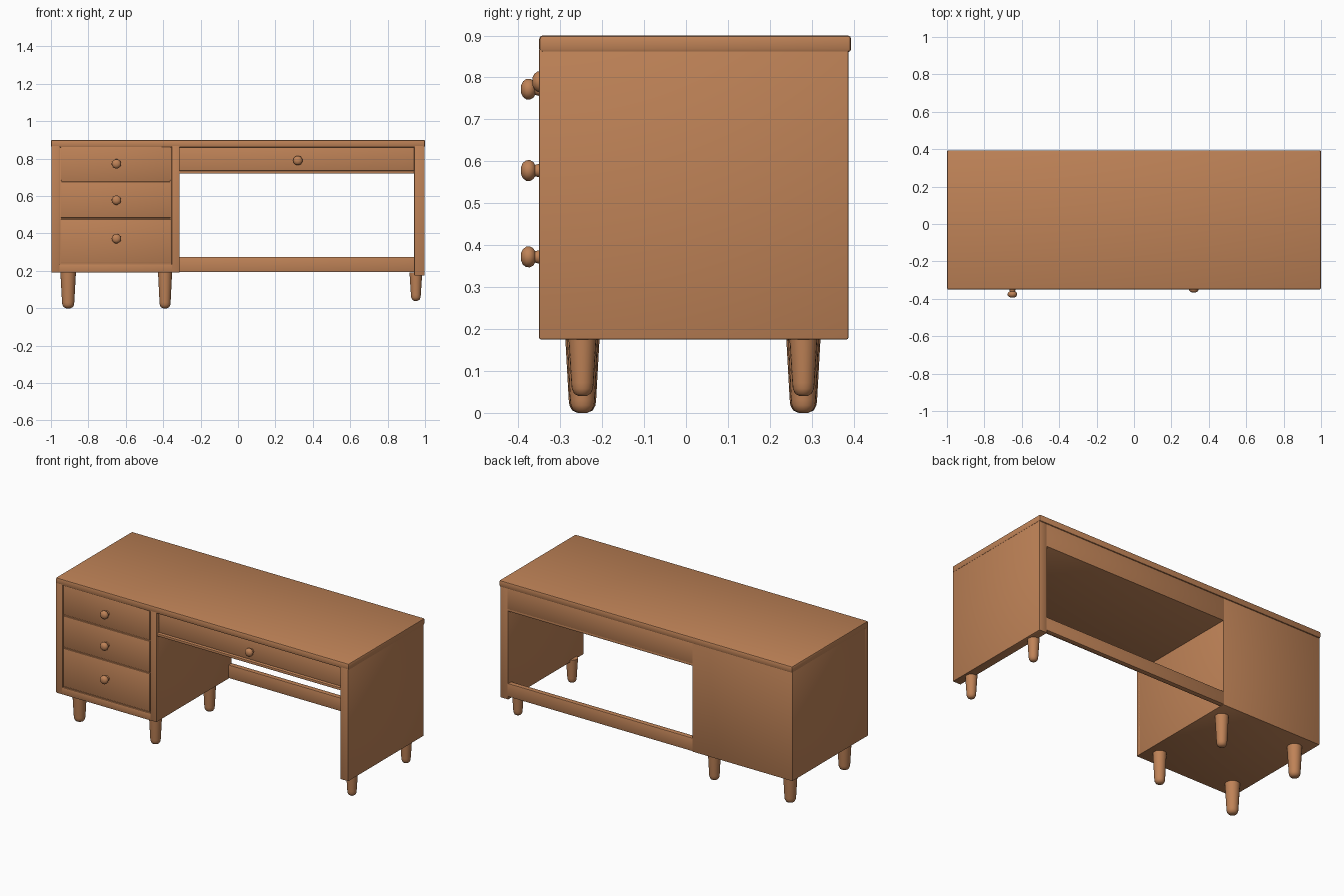
import bpy, bmesh, math

if "Cube" in bpy.data.objects:
    bpy.data.objects.remove(bpy.data.objects["Cube"])

wood = bpy.data.materials.new("warm wood")
wood.diffuse_color = (0.52, 0.225, 0.095, 1)
wood.use_nodes = True
wood.node_tree.nodes["Principled BSDF"].inputs["Base Color"].default_value = wood.diffuse_color


def finish(ob, angle=35):
    ob.data.materials.append(wood)
    bpy.ops.object.select_all(action='DESELECT')
    ob.select_set(True)
    bpy.context.view_layer.objects.active = ob
    bpy.ops.object.shade_smooth_by_angle(angle=math.radians(angle))


def box(name, x, y, z, bevel=0.004):
    bm = bmesh.new()
    bmesh.ops.create_cube(bm, size=1)
    for v in bm.verts:
        v.co = [r[0] if c < 0 else r[1] for c, r in zip(v.co, (x, y, z))]
    if bevel:
        bmesh.ops.bevel(bm, geom=bm.edges[:], offset=bevel, segments=2,
                        profile=0.5, affect='EDGES')
    me = bpy.data.meshes.new(name)
    bm.to_mesh(me)
    bm.free()
    ob = bpy.data.objects.new(name, me)
    bpy.context.collection.objects.link(ob)
    finish(ob)
    return ob


def lathe(name, profile, loc, rot=(0, 0, 0), n=20):
    """Spin (radius, height) points around z."""
    bm = bmesh.new()
    rings = []
    for r, h in profile:
        rings.append([bm.verts.new((r * math.cos(2 * math.pi * i / n),
                                    r * math.sin(2 * math.pi * i / n), h)) for i in range(n)])
    for a, b in zip(rings, rings[1:]):
        for i in range(n):
            j = (i + 1) % n
            bm.faces.new((a[i], a[j], b[j], b[i]))
    bm.faces.new(rings[0][::-1])
    bm.faces.new(rings[-1])
    bmesh.ops.recalc_face_normals(bm, faces=bm.faces[:])
    me = bpy.data.meshes.new(name)
    bm.to_mesh(me)
    bm.free()
    ob = bpy.data.objects.new(name, me)
    ob.location, ob.rotation_euler = loc, rot
    bpy.context.collection.objects.link(ob)
    finish(ob, 50)


F, B = -0.35, 0.387   # front and back planes

# Table top and right side panel
box("table_top", (-1, 1), (F, 0.394), (0.86, 0.9), 0.008)
box("side_panel", (0.942, 0.997), (F, B), (0.175, 0.87))

# Drawer cabinet: carcass with a raised rim around the drawers
box("cabinet_carcass", (-0.997, -0.312), (F + 0.008, B), (0.19, 0.87))
box("cabinet_rim_left", (-0.997, -0.952), (F, F + 0.03), (0.19, 0.87), 0.003)
box("cabinet_rim_right", (-0.355, -0.312), (F, F + 0.03), (0.19, 0.87), 0.003)
box("cabinet_rim_bottom", (-0.96, -0.35), (F, F + 0.03), (0.19, 0.235), 0.003)

# Knob: neck and rounded ball, pointing to the front
knob = [(0.019, -0.012), (0.015, 0.006), (0.014, 0.01), (0.021, 0.014), (0.0255, 0.022),
        (0.025, 0.031), (0.019, 0.039), (0.009, 0.0435)]

# Three cabinet drawers
for i, (z0, z1, kz) in enumerate([(0.241, 0.477, 0.372), (0.483, 0.677, 0.578), (0.683, 0.864, 0.772)]):
    box(f"cabinet_drawer_{i + 1}", (-0.947, -0.36), (F + 0.001, F + 0.03), (z0, z1), 0.004)
    lathe(f"cabinet_knob_{i + 1}", knob, (-0.65, F, kz), (math.pi / 2, 0, 0), 14)

# Wide centre drawer, set back under the top, on a thin shelf
box("centre_drawer", (-0.32, 0.95), (-0.325, B), (0.73, 0.865))
box("centre_shelf", (-0.32, 0.95), (F + 0.005, B), (0.72, 0.736), 0.003)
lathe("centre_knob", knob, (0.32, -0.323, 0.79), (math.pi / 2, 0, 0), 14)

# Back stretcher rail
box("back_rail", (-0.32, 0.95), (0.355, B), (0.193, 0.275))

# Tapered legs with rounded feet
for side, y in (("front", -0.247), ("back", 0.28)):
    for name, x, foot, top, r in (("left", -0.908, 0.002, 0.2, 0.042),
                                  ("middle", -0.39, 0.002, 0.2, 0.038),
                                  ("right", 0.951, 0.04, 0.19, 0.034)):
        f = r * 0.78
        profile = [(f * 0.35, 0), (f * 0.75, 0.006), (f * 0.95, 0.018), (f, 0.032), (r, top - foot)]
        lathe(f"{side}_{name}_leg", profile, (x, y, foot - (0.002 if foot < 0.01 else 0)))
